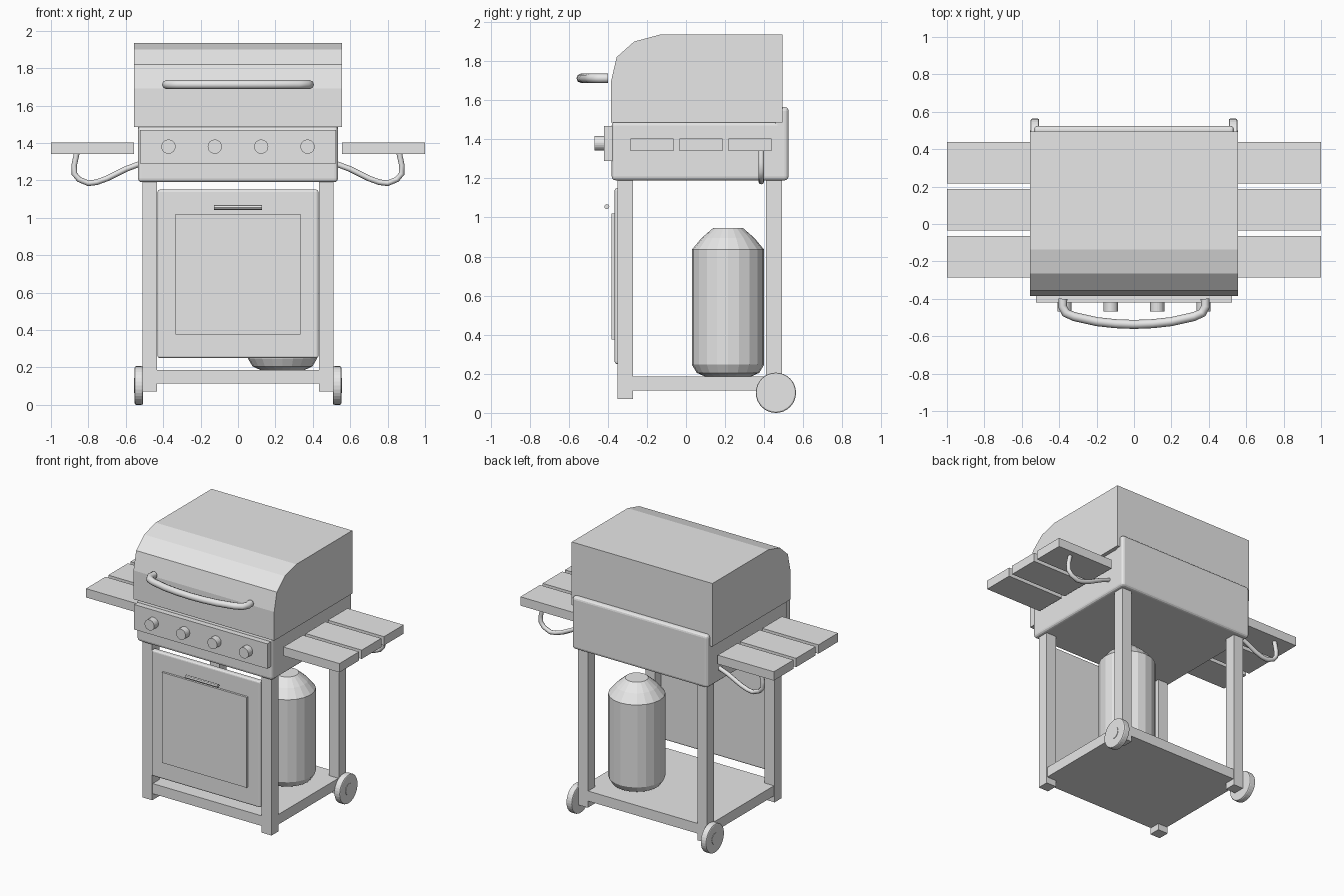
import bpy
import bmesh
import math
from mathutils import Matrix, Vector

if "Cube" in bpy.data.objects:
    bpy.data.objects.remove(bpy.data.objects["Cube"], do_unlink=True)

# Single plain grey finish
grey = bpy.data.materials.new("plain_grey")
grey.use_nodes = True
grey.diffuse_color = (0.8, 0.8, 0.8, 1)
grey.node_tree.nodes["Principled BSDF"].inputs["Base Color"].default_value = (0.8, 0.8, 0.8, 1)


def link(name, data):
    obj = bpy.data.objects.new(name, data)
    bpy.context.scene.collection.objects.link(obj)
    data.materials.append(grey)
    return obj


def from_bmesh(name, bm):
    bmesh.ops.recalc_face_normals(bm, faces=bm.faces)
    mesh = bpy.data.meshes.new(name)
    bm.to_mesh(mesh)
    bm.free()
    return link(name, mesh)


def box(name, xs, ys, zs, bevel=0):
    """Box spanning three ranges, optionally with rounded edges."""
    bm = bmesh.new()
    bmesh.ops.create_cube(bm, size=1)
    for v in bm.verts:
        v.co = Vector((r[0] if c < 0 else r[1]) for c, r in zip(v.co, (xs, ys, zs)))
    if bevel:
        bmesh.ops.bevel(bm, geom=bm.edges[:], offset=bevel, segments=3,
                        profile=0.5, affect='EDGES')
    return from_bmesh(name, bm)


def cylinder(name, centre, radius, depth, axis, sides=24, bevel=0):
    bm = bmesh.new()
    bmesh.ops.create_cone(bm, cap_ends=True, segments=sides,
                          radius1=radius, radius2=radius, depth=depth)
    if bevel:
        rims = [e for e in bm.edges if abs(e.verts[0].co.z - e.verts[1].co.z) < 1e-5]
        bmesh.ops.bevel(bm, geom=rims, offset=bevel, segments=2,
                        profile=0.5, affect='EDGES')
    turn = Matrix.Rotation(math.pi / 2, 4, 'Y' if axis == 'X' else 'X')
    bmesh.ops.transform(bm, matrix=Matrix.Translation(centre) @ turn, verts=bm.verts)
    return from_bmesh(name, bm)


def tube(name, points, radius):
    """Round bar following a path of points."""
    curve = bpy.data.curves.new(name, 'CURVE')
    curve.dimensions = '3D'
    curve.bevel_depth = radius
    curve.bevel_resolution = 2
    curve.use_fill_caps = True
    spline = curve.splines.new('POLY')
    spline.points.add(len(points) - 1)
    for p, co in zip(spline.points, points):
        p.co = (*co, 1)
    return link(name, curve)


# Lid: side profile stretched across the width
profile = [(0.495, 1.485), (0.495, 1.935), (-0.135, 1.935), (-0.265, 1.9),
           (-0.355, 1.82), (-0.385, 1.69), (-0.385, 1.485)]
bm = bmesh.new()
side = bm.faces.new([bm.verts.new((-0.555, y, z)) for y, z in profile])
pushed = bmesh.ops.extrude_face_region(bm, geom=[side], use_keep_orig=True)
bmesh.ops.translate(bm, vec=(1.11, 0, 0),
                    verts=[g for g in pushed["geom"] if isinstance(g, bmesh.types.BMVert)])
from_bmesh("lid", bm)

# Lid handle, bowed forward
half = [(0.38, -0.40), (0.383, -0.44), (0.365, -0.475), (0.32, -0.495),
        (0.2, -0.522), (0.1, -0.533)]
path = [(-x, y, 1.712) for x, y in half] + [(0, -0.537, 1.712)]
path += [(x, y, 1.712) for x, y in reversed(half)]
tube("lid_handle", path, 0.024)

# Firebox, raised back and control panel with knobs
box("firebox", (-0.535, 0.535), (-0.38, 0.5), (1.19, 1.49), 0.02)
box("back_panel", (-0.535, 0.535), (0.45, 0.525), (1.19, 1.565), 0.02)
box("control_panel", (-0.525, 0.525), (-0.42, -0.37), (1.29, 1.468))
for i in range(4):
    cylinder(f"knob_{i + 1}", (-0.372 + 0.248 * i, -0.435, 1.38), 0.038, 0.065, 'Y')

# Cabinet door
box("door", (-0.43, 0.43), (-0.365, -0.325), (0.25, 1.15), 0.012)
box("door_inset_panel", (-0.335, 0.335), (-0.38, -0.36), (0.375, 1.02))
cylinder("door_handle", (0, -0.405, 1.055), 0.013, 0.256, 'X', 8)

# Bottom shelf
box("bottom_shelf", (-0.505, 0.505), (-0.345, 0.485), (0.115, 0.187))

# Mirrored parts: legs, wheels, side tables and their brackets
for label, s in (("left", 1), ("right", -1)):
    for end, y in (("front", -0.35), ("back", 0.41)):
        box(f"{end}_leg_{label}", sorted((s * 0.432, s * 0.51)), (y, y + 0.08), (0.07, 1.2))
    cylinder(f"wheel_{label}", (s * 0.53, 0.46, 0.103), 0.103, 0.046, 'X', 32, 0.008)
    cylinder(f"wheel_hub_{label}", (s * 0.535, 0.46, 0.103), 0.04, 0.042, 'X', 20)
    for i in range(3):
        y = -0.285 + 0.251 * i
        box(f"table_slat_{label}_{i + 1}", sorted((s * 0.557, s * 1.0)),
            (y, y + 0.221), (1.34, 1.403))
    bracket = [(0.52, 1.29), (0.6, 1.26), (0.7, 1.21), (0.755, 1.19), (0.8, 1.184),
               (0.85, 1.205), (0.875, 1.235), (0.876, 1.28), (0.862, 1.345)]
    tube(f"table_bracket_{label}", [(s * x, 0.385, z) for x, z in bracket], 0.015)

# Gas tank: revolved outline
outline = [(0.12, 0.187), (0.16, 0.205), (0.185, 0.247), (0.185, 0.835),
           (0.135, 0.895), (0.075, 0.947)]
sides = 20
bm = bmesh.new()
rings = [[bm.verts.new((0.238 + r * math.cos(a), 0.215 + r * math.sin(a), z))
          for a in (math.tau * k / sides for k in range(sides))] for r, z in outline]
for low, high in zip(rings, rings[1:]):
    for k in range(sides):
        n = (k + 1) % sides
        bm.faces.new((low[k], low[n], high[n], high[k]))
bm.faces.new(rings[0])
bm.faces.new(rings[-1])
from_bmesh("gas_tank", bm)
